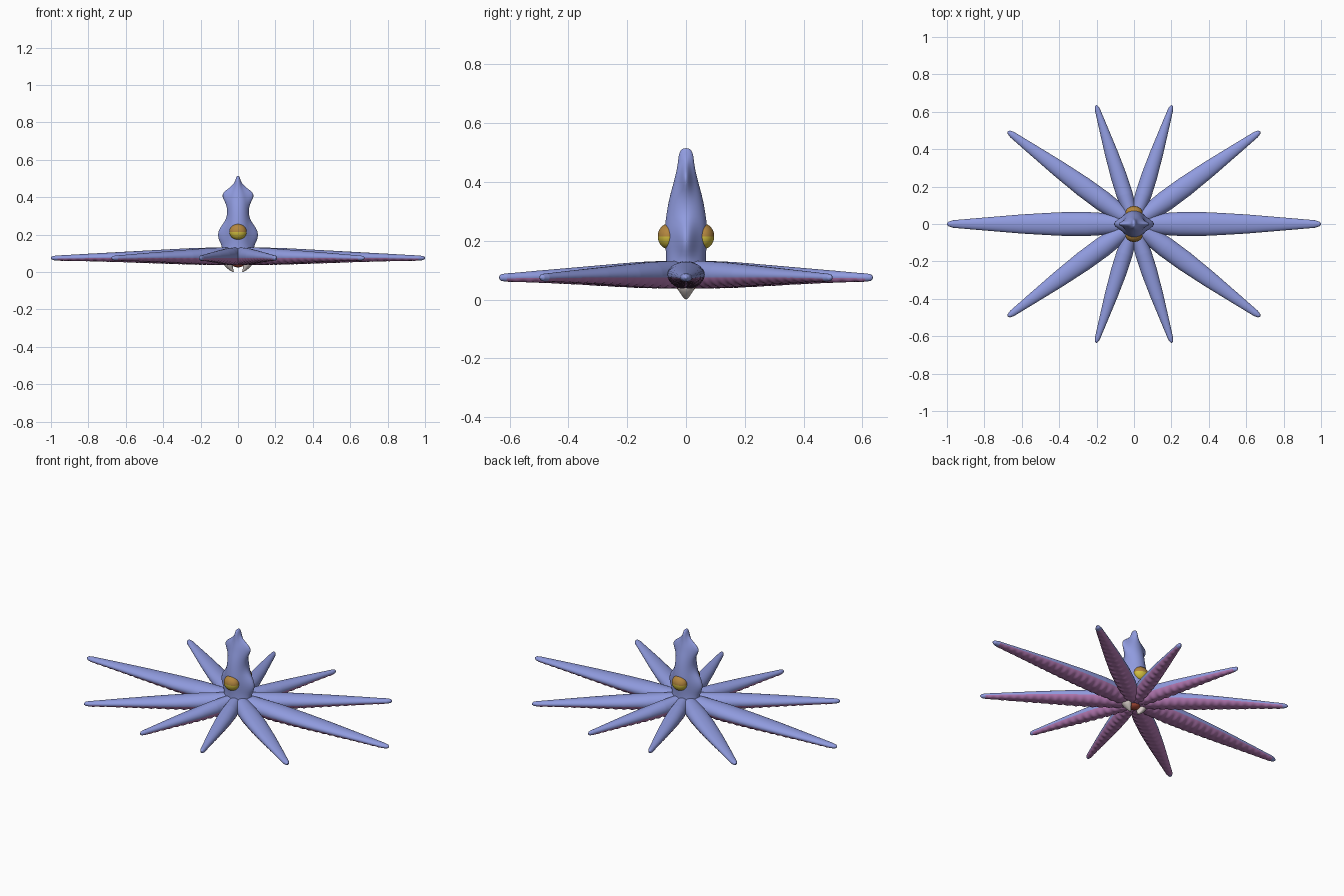
import bpy, bmesh, math
from mathutils import Matrix, Vector

cube = bpy.data.objects.get("Cube")
if cube:
    bpy.data.objects.remove(cube)


def material(name, rgb):
    m = bpy.data.materials.new(name)
    m.use_nodes = True
    m.diffuse_color = (*rgb, 1)
    m.node_tree.nodes["Principled BSDF"].inputs["Base Color"].default_value = (*rgb, 1)
    return m


SKIN = material("periwinkle skin", (0.28, 0.33, 0.74))
UNDER = material("mauve underside", (0.46, 0.19, 0.45))
AMBER = material("amber eyelid", (0.45, 0.24, 0.05))
YELLOW = material("yellow eye", (0.65, 0.52, 0.05))
BEAK = material("pale beak", (0.7, 0.63, 0.6))
MOUTH = material("red mouth", (0.4, 0.07, 0.04))


def finish(name, bm, mats, subdivide=0):
    bmesh.ops.recalc_face_normals(bm, faces=bm.faces)
    me = bpy.data.meshes.new(name)
    bm.to_mesh(me)
    bm.free()
    for m in mats:
        me.materials.append(m)
    me.polygons.foreach_set("use_smooth", [True] * len(me.polygons))
    ob = bpy.data.objects.new(name, me)
    bpy.context.collection.objects.link(ob)
    if subdivide:
        mod = ob.modifiers.new("smooth", "SUBSURF")
        mod.levels = mod.render_levels = subdivide


def loft(rings, rule=lambda i, k: 0):
    """Skin a list of closed rings; rule picks the material from ring and segment index."""
    bm = bmesh.new()
    loops = [[bm.verts.new(p) for p in ring] for ring in rings]
    n = len(rings[0])
    for i, (a, b) in enumerate(zip(loops, loops[1:])):
        for k in range(n):
            f = bm.faces.new((a[k], a[(k + 1) % n], b[(k + 1) % n], b[k]))
            f.material_index = rule(i, k)
    bm.faces.new(loops[0])
    bm.faces.new(loops[-1])
    return bm


def sample(table, t):
    """Linear lookup in a table of rows sorted by their first value."""
    for a, b in zip(table, table[1:]):
        if t <= b[0]:
            u = (t - a[0]) / (b[0] - a[0])
            return [p + (q - p) * u for p, q in zip(a, b)][1:]
    return table[-1][1:]


# Head and mantle: height, core half width, half depth, narrow side lobe
PROFILE = [
    (0.065, 0.06, 0.05, 0), (0.09, 0.085, 0.07, 0), (0.125, 0.08, 0.068, 0.005),
    (0.15, 0.073, 0.068, 0.018), (0.18, 0.071, 0.07, 0.038), (0.215, 0.07, 0.073, 0.04),
    (0.25, 0.066, 0.072, 0.022), (0.28, 0.06, 0.068, 0.004), (0.32, 0.056, 0.062, 0),
    (0.36, 0.055, 0.053, 0.007), (0.39, 0.052, 0.044, 0.028), (0.415, 0.046, 0.038, 0.042),
    (0.435, 0.036, 0.033, 0.034), (0.46, 0.022, 0.028, 0.01), (0.485, 0.015, 0.026, 0),
    (0.505, 0.011, 0.021, 0), (0.515, 0.005, 0.01, 0),
]
SIDES = 40
rings = []
for z, rx, ry, lobe in PROFILE:
    ring = []
    for k in range(SIDES):
        a = math.tau * k / SIDES
        c = math.cos(a)
        ring.append((c * (rx + lobe * abs(c) ** 10), ry * math.sin(a), z))
    rings.append(ring)
finish("mantle", loft(rings), [SKIN], 1)

# Arm profile: fraction of length, width factor, top height, underside height
ARM = [
    (0, 0.7, 0.125, 0.046), (0.1, 0.86, 0.132, 0.039), (0.25, 1, 0.128, 0.042),
    (0.4, 0.98, 0.12, 0.047), (0.6, 0.8, 0.109, 0.054), (0.8, 0.54, 0.098, 0.059),
    (0.92, 0.38, 0.091, 0.061), (0.965, 0.32, 0.089, 0.061), (0.99, 0.2, 0.086, 0.064),
    (1, 0.06, 0.079, 0.071),
]
ARM_SIDES = 28
STEPS = [1 - (1 - i / 200) ** 1.4 for i in range(201)]


def under_rule(i, k):
    """Mauve below, except on the tip."""
    below = math.sin(math.tau * (k + 0.5) / ARM_SIDES) < -0.2
    return 1 if below and STEPS[i] < 0.965 else 0


def arm(name, tip, width):
    """Tapered arm whose underside swells into two staggered rows of suckers."""
    length = Vector(tip).length
    turn = Matrix.Rotation(math.atan2(tip[1], tip[0]), 4, "Z")
    rings = []
    for t in STEPS:
        w, top, low = sample(ARM, t)
        mid, half = (top + low) / 2, (top - low) / 2
        ring = []
        for k in range(ARM_SIDES):
            a = math.tau * k / ARM_SIDES
            c, s = math.cos(a), math.sin(a)
            wave = 0.5 + 0.5 * math.cos(math.tau * t * length / 0.045 + (math.pi if c > 0 else 0))
            swell = 0.006 * min(1, w) * wave * math.sin(math.pi * abs(c)) if s < 0 and t < 0.95 else 0
            ring.append(turn @ Vector((t * length, width * w * c, mid + half * s - swell)))
        rings.append(ring)
    finish(name, loft(rings, under_rule), [SKIN, UNDER])


for sx, side in ((1, "left"), (-1, "right")):
    arm(side + "_long_arm", (sx * 1.0, 0), 0.064)
    for sy, end in ((-1, "front"), (1, "back")):
        arm(f"{side}_{end}_diagonal_arm", (sx * 0.675, sy * 0.495), 0.055)
        arm(f"{side}_{end}_short_arm", (sx * 0.203, sy * 0.635), 0.044)

    # Hooked beak half: reach, height, thickness, half depth
    rings = []
    for x, z, thick, deep in ((0.05, 0.06, 0.026, 0.034), (0.053, 0.042, 0.026, 0.034),
                              (0.047, 0.027, 0.02, 0.024), (0.037, 0.012, 0.013, 0.014),
                              (0.024, 0, 0.004, 0.004)):
        rings.append([(sx * (x + thick * math.cos(a)), deep * math.sin(a), z)
                      for a in (math.tau * k / 12 for k in range(12))])
    finish(side + "_beak", loft(rings), [BEAK], 1)


def ball(name, centre, size, mats, rule=lambda p: 0):
    bm = bmesh.new()
    bmesh.ops.create_uvsphere(bm, u_segments=32, v_segments=20, radius=1)
    for f in bm.faces:
        f.material_index = rule(f.calc_center_median())
    bmesh.ops.transform(bm, matrix=Matrix.Translation(centre) @ Matrix.Diagonal((*size, 1)), verts=bm.verts)
    finish(name, bm, mats)


# Eyes with an amber upper half, and the mouth between the beak halves
for sy, end in ((-1, "front"), (1, "back")):
    ball(end + "_eye", (0, sy * 0.06, 0.215), (0.046, 0.036, 0.043), [YELLOW, AMBER],
         lambda p: 1 if p.z > 0 else 0)
ball("mouth", (0, 0, 0.045), (0.034, 0.034, 0.02), [MOUTH])
